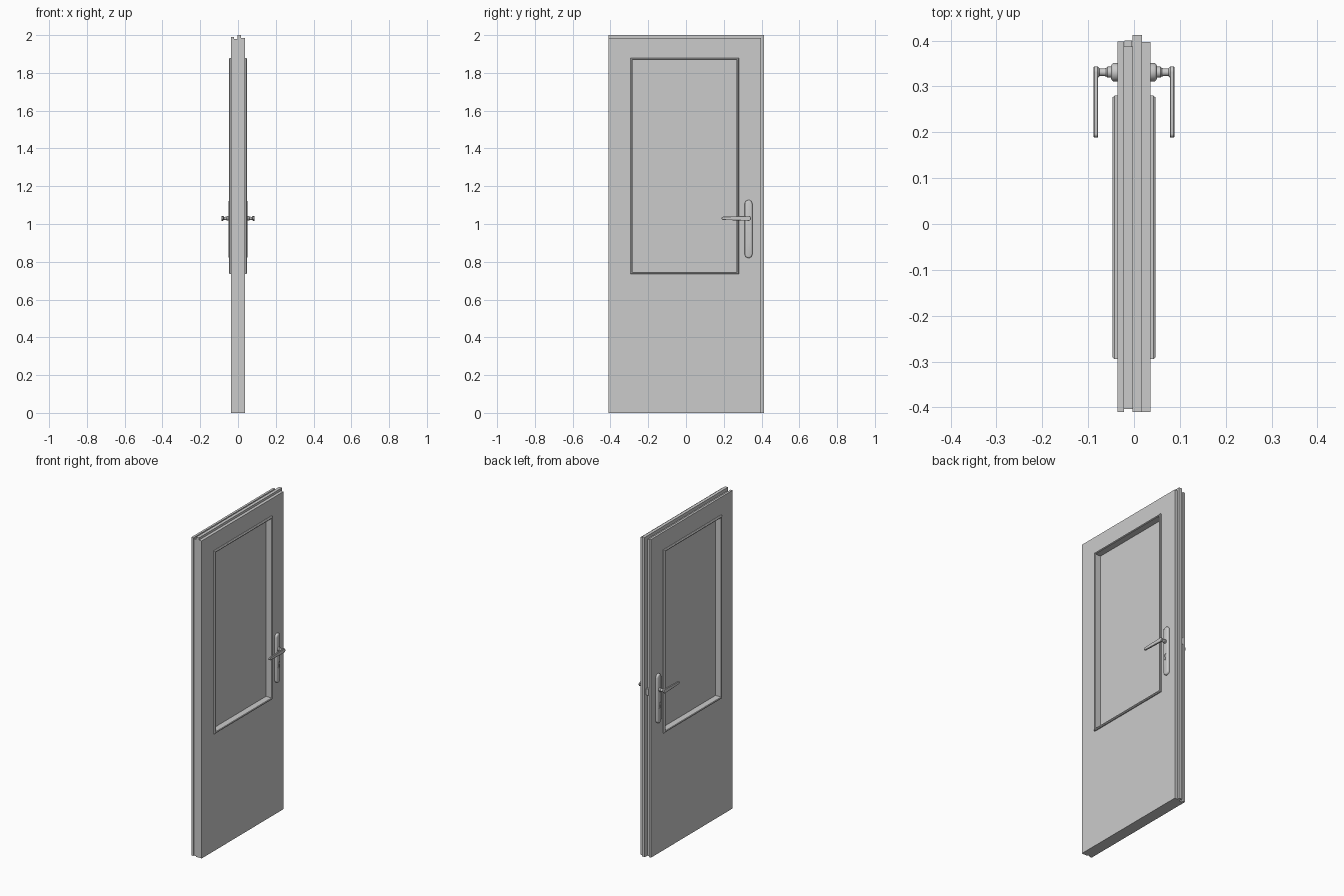
import bpy, bmesh, math

if "Cube" in bpy.data.objects:
    bpy.data.objects.remove(bpy.data.objects["Cube"])


def loft(name, loops, closed=False, smooth=False):
    """Skin equal-length loops; close it into a ring or cap both ends."""
    bm = bmesh.new()
    rows = [[bm.verts.new(p) for p in loop] for loop in loops]
    n = len(rows[0])
    pairs = list(zip(rows, rows[1:]))
    if closed:
        pairs.append((rows[-1], rows[0]))
    else:
        bm.faces.new(rows[0])
        bm.faces.new(rows[-1])
    for a, b in pairs:
        for i in range(n):
            j = (i + 1) % n
            bm.faces.new((a[i], a[j], b[j], b[i]))
    bmesh.ops.remove_doubles(bm, verts=bm.verts, dist=1e-5)
    bmesh.ops.recalc_face_normals(bm, faces=bm.faces)
    mesh = bpy.data.meshes.new(name)
    bm.to_mesh(mesh)
    bm.free()
    obj = bpy.data.objects.new(name, mesh)
    bpy.context.collection.objects.link(obj)
    if smooth:
        bpy.ops.object.select_all(action='DESELECT')
        obj.select_set(True)
        bpy.context.view_layer.objects.active = obj
        bpy.ops.object.shade_smooth_by_angle(angle=math.radians(35))
    return obj


def rect(x, y0, y1, z0, z1):
    return [(x, y0, z0), (x, y1, z0), (x, y1, z1), (x, y0, z1)]


def opening(x, inset):
    return rect(x, -0.295 + inset, 0.28 - inset, 0.735 + inset, 1.88 - inset)


def circle(x, y, z, r, n=24):
    return [(x, y + r * math.cos(2 * math.pi * i / n),
             z + r * math.sin(2 * math.pi * i / n)) for i in range(n)]


def capsule(x, a, b, ra, rb, n=12):
    """Rounded outline from end a to end b, given as (y, z), at depth x."""
    ang = math.atan2(b[1] - a[1], b[0] - a[0])
    pts = []
    for (cy, cz), r, start in ((b, rb, -math.pi / 2), (a, ra, math.pi / 2)):
        for i in range(n + 1):
            t = ang + start + math.pi * i / n
            pts.append((x, cy + r * math.cos(t), cz + r * math.sin(t)))
    return pts


# Door leaf: rebated layers across the thickness, with a window opening
layers = [(-0.036, -0.022, -0.41, 0.398, 1.99),
          (-0.022, -0.003, -0.404, 0.387, 1.979),
          (-0.003, 0.017, -0.41, 0.412, 2.0),
          (0.017, 0.036, -0.41, 0.397, 1.986)]
loops = []
for xa, xb, y0, y1, top in layers:
    loops += [rect(xa, y0, y1, 0, top), rect(xb, y0, y1, 0, top)]
loops += [opening(0.036, 0.006), opening(-0.036, 0.006)]
loft("door_leaf", loops, closed=True)

# Window pane
loft("window_pane", [opening(-0.006, 0.006), opening(0.006, 0.006)])

# Latch in the edge groove
loft("latch", [rect(-0.021, 0.38, 0.40, 1.01, 1.05),
               rect(-0.004, 0.38, 0.40, 1.01, 1.05)])

HY, HZ = 0.331, 1.03
for s, side in ((1, "right"), (-1, "left")):
    # Glazing bead around the window
    loft("glazing_bead_" + side,
         [opening(s * x, i) for x, i in
          ((0.006, 0.006), (0.036, 0.006), (0.036, 0), (0.042, 0),
           (0.047, 0.004), (0.047, 0.009), (0.044, 0.012), (0.006, 0.012))],
         closed=True)

    # Handle backplate with rounded ends and softened edge
    plate = loft("handle_plate_" + side,
                 [capsule(s * x, (HY, 0.84), (HY, 1.107), r, r)
                  for x, r in ((0.035, 0.02), (0.045, 0.02),
                               (0.048, 0.018), (0.05, 0.014))], smooth=True)

    # Keyhole cut through the plate, with the lock core set inside
    def key_outline(x, g=0.0):
        pts = [(s * x, HY - 0.004 - g, 0.915 - g), (s * x, HY + 0.004 + g, 0.915 - g)]
        for i in range(17):
            t = math.radians(-62 + 304 * i / 16)
            pts.append((s * x, HY + (0.0085 + g) * math.cos(t),
                        0.943 + (0.0085 + g) * math.sin(t)))
        return pts
    cutter = loft("keyhole_cutter_" + side,
                  [key_outline(0.043, 0.001), key_outline(0.06, 0.001)])
    cutter.hide_render = True
    cutter.hide_viewport = True
    cut = plate.modifiers.new("keyhole", 'BOOLEAN')
    cut.object = cutter
    cut.operation = 'DIFFERENCE'
    cut.solver = 'EXACT'
    loft("lock_core_" + side, [key_outline(0.04), key_outline(0.047)])

    # Turned spindle
    loft("handle_spindle_" + side,
         [circle(s * x, HY, HZ, r) for x, r in
          ((0.048, 0.012), (0.058, 0.012), (0.061, 0.009), (0.07, 0.008),
           (0.075, 0.0085), (0.078, 0.012), (0.082, 0.012))], smooth=True)

    # Lever
    loft("handle_lever_" + side,
         [capsule(s * x, (0.197, HZ), (HY, HZ), 0.0085 - c, 0.013 - c)
          for x, c in ((0.078, 0.0015), (0.0795, 0), (0.0865, 0), (0.088, 0.0015))],
         smooth=True)
